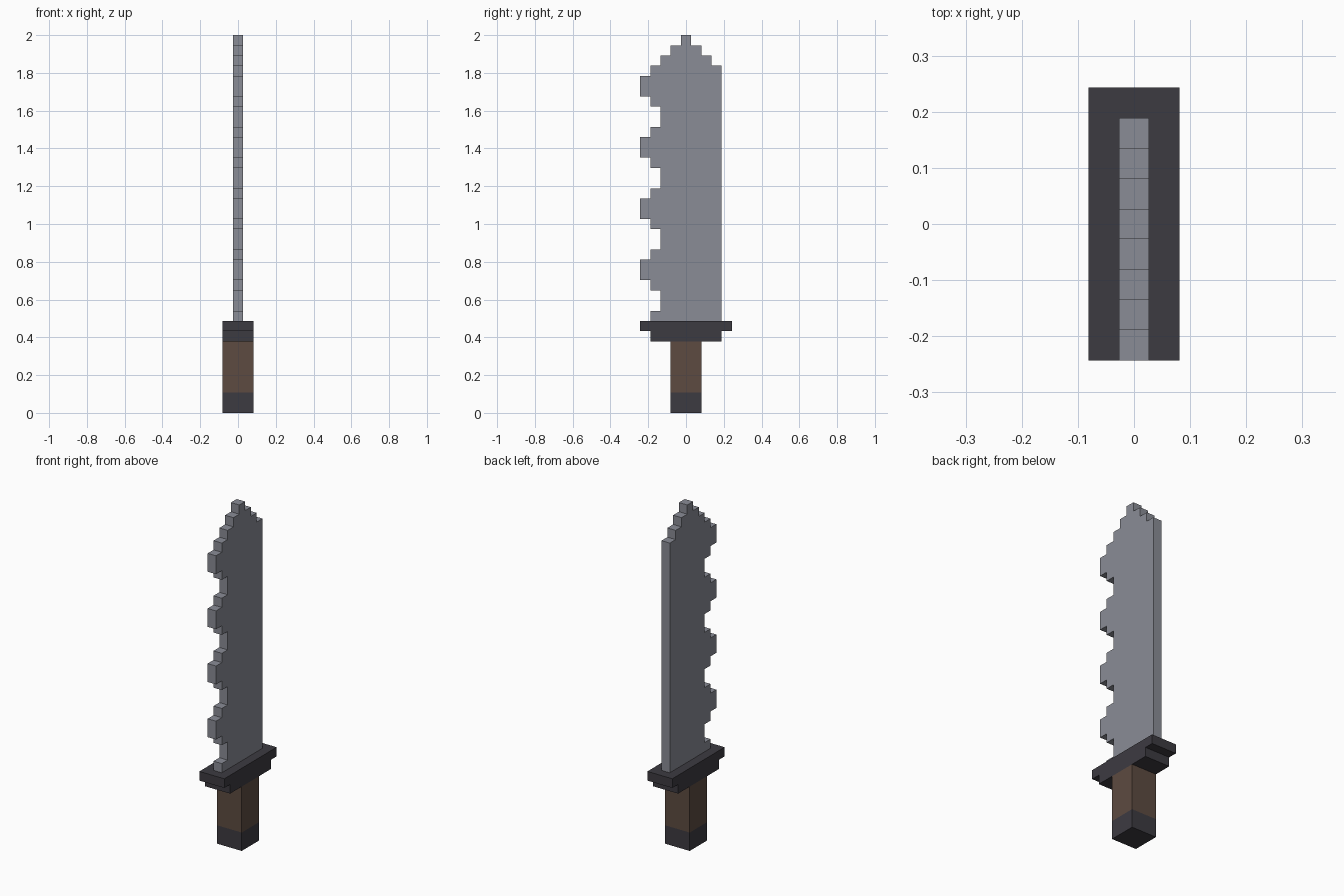
import bpy
import bmesh

U = 2 / 37  # one block of the model

cube = bpy.data.objects.get("Cube")
if cube:
    bpy.data.objects.remove(cube, do_unlink=True)


def material(name, rgb):
    mat = bpy.data.materials.new(name)
    mat.use_nodes = True
    mat.diffuse_color = (*rgb, 1)
    mat.node_tree.nodes["Principled BSDF"].inputs["Base Color"].default_value = (*rgb, 1)
    return mat


def prism(name, outline, width, mat):
    """Extrude a (y, z) outline, in blocks, across x."""
    bm = bmesh.new()
    verts = [bm.verts.new((-width * U / 2, y * U, z * U)) for y, z in outline]
    face = bm.faces.new(verts)
    new = bmesh.ops.extrude_face_region(bm, geom=[face])["geom"]
    moved = [v for v in new if isinstance(v, bmesh.types.BMVert)]
    bmesh.ops.translate(bm, verts=moved, vec=(width * U, 0, 0))
    bmesh.ops.recalc_face_normals(bm, faces=bm.faces)
    mesh = bpy.data.meshes.new(name)
    bm.to_mesh(mesh)
    bm.free()
    mesh.materials.append(mat)
    obj = bpy.data.objects.new(name, mesh)
    bpy.context.collection.objects.link(obj)
    return obj


def block(name, half, z0, z1, mat):
    return prism(name, [(-half, z0), (half, z0), (half, z1), (-half, z1)], 3, mat)


steel = material("steel grey", (0.255, 0.264, 0.305))
dark = material("dark metal", (0.046, 0.043, 0.053))
wood = material("brown grip", (0.110, 0.070, 0.052))

# Handle and stepped guard
block("pommel", 1.5, 0, 2, dark)
block("grip", 1.5, 2, 7, wood)
block("guard_lower", 3.5, 7, 8, dark)
block("guard_upper", 4.5, 8, 9, dark)

# Blade: straight back edge, stepped tip, four repeated teeth in front
steps = [(3.5, 1)] + [(2.5, 2), (3.5, 1), (4.5, 2), (3.5, 1)] * 4
tip = [(2.5, 1), (1.5, 1), (0.5, 1)]
front, z = [], 9
for depth, height in steps + tip:
    front += [(-depth, z), (-depth, z + height)]
    z += height
back, z = [(3.5, 9), (3.5, 34)], 34
for depth, height in tip:
    back += [(depth, z), (depth, z + height)]
    z += height
prism("serrated_blade", back + front[::-1], 1, steel)
